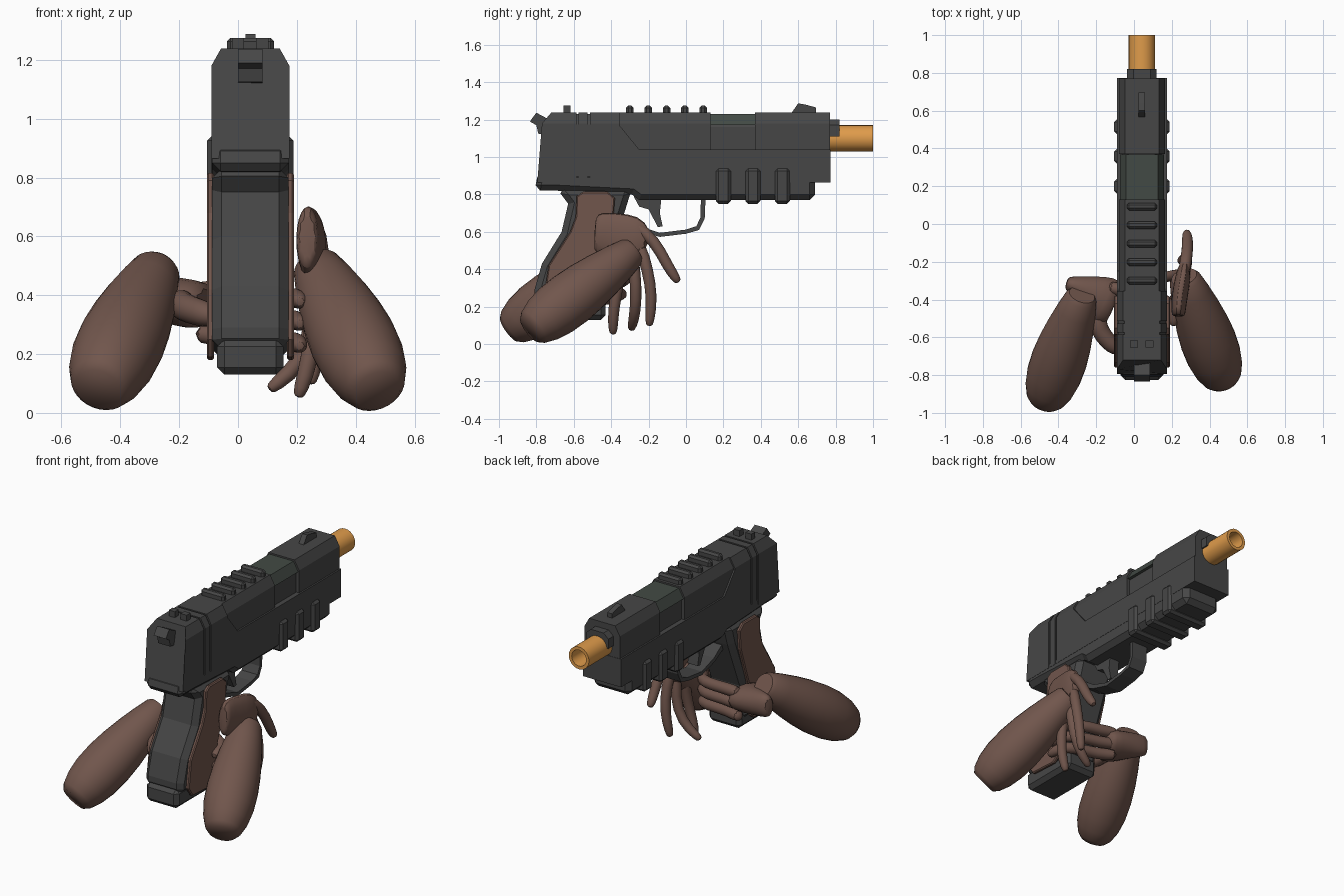
import bpy
import math
from mathutils import Vector

cube = bpy.data.objects.get("Cube")
if cube:
    bpy.data.objects.remove(cube, do_unlink=True)

CX = 0.042  # centre plane of the pistol


def material(name, r, g, b):
    m = bpy.data.materials.new(name)
    m.use_nodes = True
    m.diffuse_color = (r, g, b, 1)
    m.node_tree.nodes["Principled BSDF"].inputs["Base Color"].default_value = (r, g, b, 1)
    return m


GUN = material("dark gunmetal", 0.062, 0.062, 0.062)
PORT = material("port grey green", 0.055, 0.068, 0.058)
SKIN = material("warm brown", 0.165, 0.093, 0.073)
ORANGE = material("tip orange", 0.74, 0.33, 0.07)


def loft(name, rings, mat, smooth=False, subdiv=0):
    """Skin a list of equal-sized point rings and cap both ends."""
    n = len(rings[0])
    verts = [tuple(p) for ring in rings for p in ring]
    faces = [(k * n + i, k * n + (i + 1) % n, (k + 1) * n + (i + 1) % n, (k + 1) * n + i)
             for k in range(len(rings) - 1) for i in range(n)]
    faces += [tuple(range(n))[::-1], tuple(range(len(verts) - n, len(verts)))]
    me = bpy.data.meshes.new(name)
    me.from_pydata(verts, [], faces)
    me.materials.append(mat)
    ob = bpy.data.objects.new(name, me)
    bpy.context.scene.collection.objects.link(ob)
    bpy.ops.object.select_all(action='DESELECT')
    ob.select_set(True)
    bpy.context.view_layer.objects.active = ob
    bpy.ops.object.mode_set(mode='EDIT')
    bpy.ops.mesh.select_all(action='SELECT')
    bpy.ops.mesh.normals_make_consistent(inside=False)
    bpy.ops.object.mode_set(mode='OBJECT')
    if smooth:
        bpy.ops.object.shade_smooth_by_angle(angle=math.radians(50))
    if subdiv:
        mod = ob.modifiers.new("Rounding", 'SUBSURF')
        mod.levels = mod.render_levels = subdiv
    return ob


def prism(name, profile, half, mat=GUN, x=CX, bevel=0):
    """Extrude a side profile of (y, z) points across x."""
    ob = loft(name, [[(x + s * half, y, z) for y, z in profile] for s in (-1, 1)], mat)
    if bevel:
        mod = ob.modifiers.new("Chamfer", 'BEVEL')
        mod.width, mod.segments = bevel, 1
        mod.limit_method, mod.angle_limit = 'ANGLE', math.radians(65)
    return ob


def block(name, y0, y1, z0, z1, half, mat=GUN, x=CX, bevel=0):
    return prism(name, [(y0, z0), (y1, z0), (y1, z1), (y0, z1)], half, mat, x, bevel)


def limb(name, stations, ref=(0, 0, 1), sides=10, subdiv=1):
    """Round limb through (x, y, z, side radius, radius along ref)."""
    pts = [Vector(s[:3]) for s in stations]
    rings = []
    for i, s in enumerate(stations):
        t = (pts[min(i + 1, len(pts) - 1)] - pts[max(i - 1, 0)]).normalized()
        side = t.cross(Vector(ref)).normalized()
        up = side.cross(t)
        angles = [2 * math.pi * k / sides for k in range(sides)]
        rings.append([pts[i] + side * math.cos(a) * s[3] + up * math.sin(a) * s[4]
                      for a in angles])
    return loft(name, rings, SKIN, True, subdiv)


def finger(name, path, r, ref):
    radii = [r * 1.15] + [r] * (len(path) - 2) + [r * 0.85]
    tip = Vector(path[-1]) + (Vector(path[-1]) - Vector(path[-2])).normalized() * r * 0.6
    stations = [(*p, q, q) for p, q in zip(path, radii)] + [(*tip, r * 0.4, r * 0.4)]
    return limb(name, stations, ref)


# Slide: chamfered cross-sections lofted along y
def section(y, dx=0.0, dz=0.0, bottom=0.865, rear=False):
    half = [(0.1325 - dx, bottom), (0.1325 - dx, 1.18 - dz), (0.10 - dx, 1.238 - dz)]
    pts = half + [(-x, z) for x, z in reversed(half)]
    return [(CX + x, y - rear * (0.05 * (z < 1.2) + 0.025 * (z < 1)), z) for x, z in pts]


rear_rings = [section(-0.72, rear=True)]
for groove in (-0.58, -0.52):
    rear_rings += [section(groove - 0.006), section(groove - 0.006, 0.007, 0.007),
                   section(groove + 0.006, 0.007, 0.007), section(groove + 0.006)]
loft("slide_rear", rear_rings + [section(-0.355)], GUN)
loft("slide_front", [section(-0.37, 0.01), section(0.13, 0.01), section(0.13, 0.03, 0.02),
                     section(0.37, 0.03, 0.02), section(0.37, 0.01), section(0.77, 0.01)], GUN)
loft("ejection_port", [section(y, 0.016, 0.009, 1.17) for y in (0.131, 0.369)], PORT)
prism("slide_side_plate", [(-0.356, 0.865), (0.772, 0.865), (0.772, 1.04), (-0.25, 1.04),
                           (-0.356, 1.17)], 0.1325)

# Sights, top rail teeth and hammer
for i in range(5):
    y = -0.30 + i * 0.098
    block("rail_tooth", y - 0.02, y + 0.02, 1.22, 1.275, 0.08, bevel=0.012)
for x in (0.0, 0.082):
    block("rear_sight", -0.655, -0.617, 1.22, 1.275, 0.021, x=x)
prism("front_sight", [(0.56, 1.23), (0.60, 1.287), (0.64, 1.28), (0.695, 1.265), (0.695, 1.23)],
      0.017)
prism("hammer", [(-0.72, 1.20), (-0.75, 1.21), (-0.80, 1.237), (-0.835, 1.19), (-0.80, 1.17),
                 (-0.79, 1.125), (-0.74, 1.12)], 0.042)

# Frame, accessory ribs and trigger group
prism("frame", [(-0.81, 0.82), (-0.79, 0.92), (0.69, 0.92), (0.69, 0.77), (-0.25, 0.77),
                (-0.29, 0.80), (-0.69, 0.82)], 0.131, bevel=0.03)
for y in (0.16, 0.318, 0.475):
    block("frame_rib", y, y + 0.08, 0.75, 0.94, 0.147, bevel=0.015)
guard = [(0.105, 0.79), (0.10, 0.67), (0.07, 0.61), (0.0, 0.59), (-0.14, 0.573), (-0.27, 0.61),
         (-0.36, 0.66)]
inner = [(0.08, 0.79), (0.077, 0.675), (0.055, 0.63), (0.0, 0.612), (-0.14, 0.595),
         (-0.26, 0.635), (-0.34, 0.69)]
prism("trigger_guard", guard + inner[::-1], 0.055)
prism("trigger", [(-0.28, 0.79), (-0.25, 0.735), (-0.20, 0.72), (-0.15, 0.625), (-0.125, 0.63),
                  (-0.14, 0.70), (-0.13, 0.79)], 0.035)

# Grip, side panels and magazine base
prism("grip", [(-0.69, 0.83), (-0.63, 0.75), (-0.665, 0.60), (-0.77, 0.43), (-0.81, 0.29),
               (-0.81, 0.22), (-0.45, 0.18), (-0.45, 0.40), (-0.37, 0.60), (-0.33, 0.70),
               (-0.29, 0.83)], 0.13, bevel=0.032)
panel = [(-0.585, 0.79), (-0.55, 0.815), (-0.42, 0.815), (-0.38, 0.78), (-0.39, 0.66),
         (-0.47, 0.42), (-0.49, 0.21), (-0.53, 0.18), (-0.72, 0.19), (-0.76, 0.25),
         (-0.735, 0.42), (-0.62, 0.60), (-0.59, 0.68)]
for side in (-1, 1):
    prism("grip_panel", panel, 0.012, SKIN, CX + side * 0.136, bevel=0.006)
block("magazine_base", -0.825, -0.43, 0.13, 0.25, 0.113, bevel=0.025)


# Barrel tube and half bushing
def circle(y, r):
    return [(CX + r * math.cos(k * math.pi / 12), y, 1.10 + r * math.sin(k * math.pi / 12))
            for k in range(24)]


loft("barrel_tip", [circle(0.75, 0.07), circle(1.0, 0.07), circle(1.0, 0.05),
                    circle(0.80, 0.05)], ORANGE, True)
bush = [(-0.078, 1.11), (-0.078, 1.17), (-0.045, 1.20), (0.045, 1.20), (0.078, 1.17),
        (0.078, 1.11)]
loft("barrel_bushing", [[(CX + x, y, z) for x, z in bush] for y in (0.75, 0.82)], GUN)


# Forearms
def forearm(name, wrist, elbow):
    a, b = Vector(wrist), Vector(elbow)
    shape = [(0, 0.07), (0.03, 0.085), (0.15, 0.105), (0.3, 0.125), (0.45, 0.14), (0.6, 0.148),
             (0.75, 0.145), (0.87, 0.13), (0.96, 0.105), (1, 0.08)]
    return limb(name, [(*a.lerp(b, t), r, r) for t, r in shape], sides=28, subdiv=0)


forearm("left_forearm", (0.265, -0.28, 0.50), (0.475, -0.835, 0.075))
forearm("right_forearm", (-0.275, -0.375, 0.49), (-0.475, -0.945, 0.08))

# Left hand: flat palm beside the grip, fingers hanging down
limb("left_palm", [(0.235, -0.49, 0.60, 0.035, 0.09), (0.235, -0.47, 0.60, 0.04, 0.115),
                   (0.24, -0.39, 0.58, 0.045, 0.13), (0.26, -0.28, 0.56, 0.045, 0.14),
                   (0.27, -0.20, 0.54, 0.03, 0.08)])
left_fingers = {
    "left_index": [(0.26, -0.28, 0.64), (0.28, -0.17, 0.56), (0.285, -0.10, 0.42),
                   (0.28, -0.05, 0.345)],
    "left_middle": [(0.265, -0.25, 0.54), (0.28, -0.205, 0.40), (0.275, -0.18, 0.25),
                    (0.25, -0.195, 0.115)],
    "left_ring": [(0.26, -0.29, 0.50), (0.265, -0.265, 0.32), (0.22, -0.27, 0.17),
                  (0.12, -0.29, 0.09)],
    "left_little": [(0.25, -0.34, 0.50), (0.26, -0.36, 0.33), (0.245, -0.39, 0.18),
                    (0.21, -0.39, 0.07)],
}
for name, path in left_fingers.items():
    finger(name, path, 0.032, (1, 0, 0))

# Right hand: palm against the grip, fingers wrapped around its front
limb("right_palm", [(-0.36, -0.31, 0.40, 0.03, 0.06), (-0.34, -0.315, 0.40, 0.045, 0.075),
                    (-0.24, -0.36, 0.385, 0.10, 0.085), (-0.16, -0.41, 0.37, 0.15, 0.09),
                    (-0.10, -0.43, 0.36, 0.13, 0.08)])
for i, name in enumerate(("right_index", "right_middle", "right_ring")):
    z = 0.42 - i * 0.075
    finger(name, [(-0.15, -0.33, z), (-0.03, -0.36 - i * 0.015, z - 0.01),
                  (0.13, -0.37 - i * 0.015, z - 0.02), (0.205, -0.44, z - 0.03),
                  (0.21, -0.52, z - 0.04)], 0.036, (0, 0, 1))
finger("right_thumb", [(-0.20, -0.46, 0.38), (-0.19, -0.56, 0.36), (-0.13, -0.63, 0.34),
                       (-0.09, -0.66, 0.33)], 0.05, (0, 0, 1))
